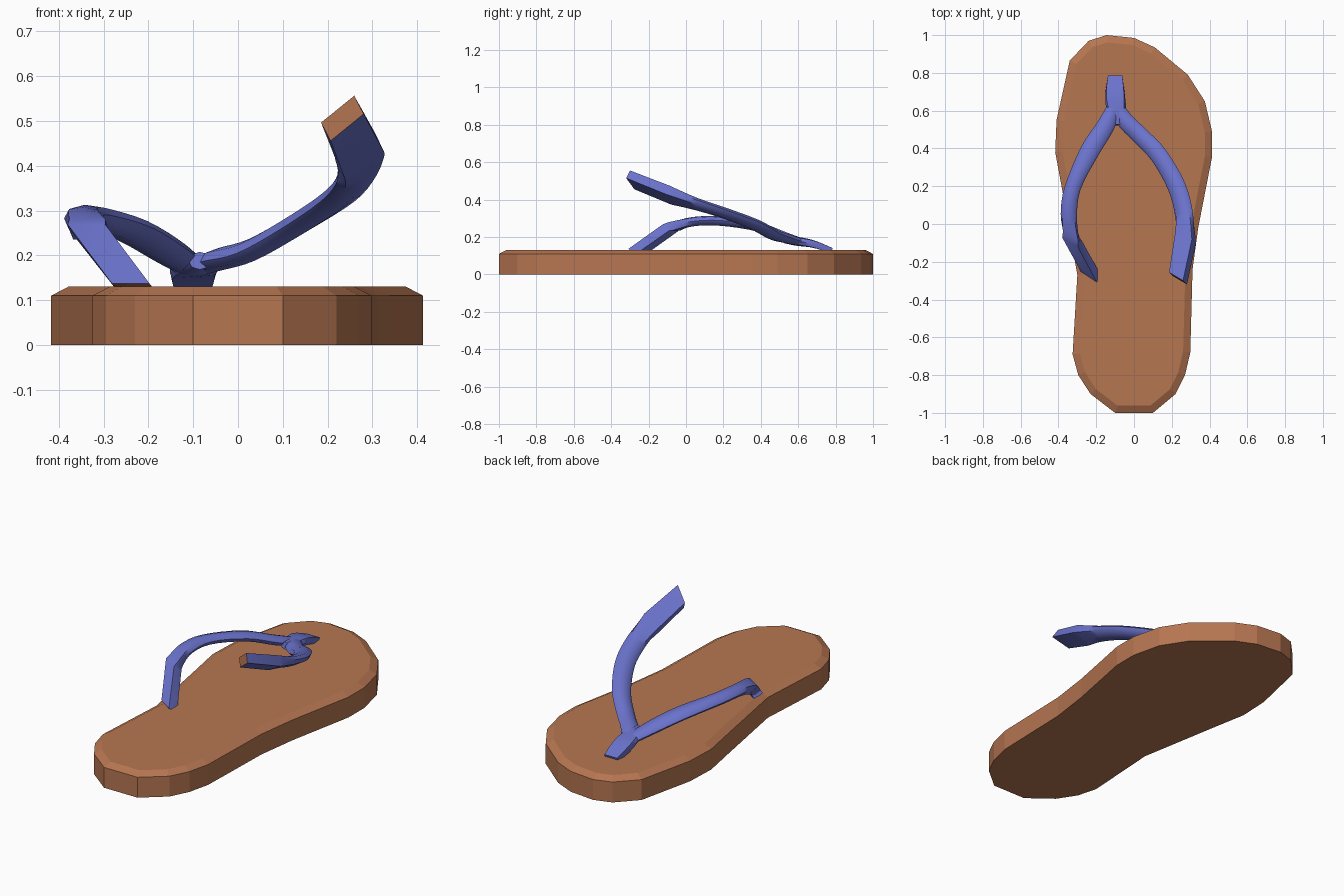
import bpy, math
from mathutils import Vector

if "Cube" in bpy.data.objects:
    bpy.data.objects.remove(bpy.data.objects["Cube"])


def material(name, rgb):
    m = bpy.data.materials.new(name)
    m.diffuse_color = (*rgb, 1)
    m.use_nodes = True
    m.node_tree.nodes["Principled BSDF"].inputs["Base Color"].default_value = m.diffuse_color
    return m


brown = material("tan_brown", (0.47, 0.18, 0.083))
blue = material("periwinkle_blue", (0.147, 0.171, 0.604))


def add_object(name, verts, faces, mats):
    me = bpy.data.meshes.new(name)
    me.from_pydata([tuple(v) for v in verts], [], faces)
    for m in mats:
        me.materials.append(m)
    ob = bpy.data.objects.new(name, me)
    bpy.context.collection.objects.link(ob)
    return ob


def loft(rings):
    n = len(rings[0])
    verts = [p for r in rings for p in r]
    faces = [tuple(reversed(range(n)))]
    for i in range(len(rings) - 1):
        for k in range(n):
            a, b = i * n + k, i * n + (k + 1) % n
            faces.append((a, b, b + n, a + n))
    faces.append(tuple(range(len(verts) - n, len(verts))))
    return verts, faces


# Sole: counter-clockwise outline, raised with a chamfered top rim
outline = [(-.10, -1), (.10, -1), (.22, -.9), (.27, -.8), (.298, -.68),
           (.31, -.24), (.34, -.02), (.413, .355), (.413, .49), (.375, .65),
           (.285, .79), (.11, .935), (0, .985), (-.145, 1), (-.24, .97),
           (-.34, .865), (-.41, .55), (-.417, .38), (-.38, .18),
           (-.30, -.27), (-.325, -.69), (-.295, -.8), (-.23, -.9)]
outline = [Vector(p) for p in outline]


def inset(pts, dist):
    out = []
    for i, p in enumerate(pts):
        d1 = (p - pts[i - 1]).normalized()
        d2 = (pts[(i + 1) % len(pts)] - p).normalized()
        n = Vector((-d1.y - d2.y, d1.x + d2.x)).normalized()
        out.append(p + n * dist / max(.5, n.dot(Vector((-d1.y, d1.x)))))
    return out


rings = [[(p.x, p.y, z) for p in inset(outline, d)]
         for z, d in ((0, 0), (.11, 0), (.13, .038))]
add_object("sole", *loft(rings), [brown])


# Straps: sections swept through stations of
# (centre xyz, half-width vector xyz, half thickness, squareness of corners)
def catmull(a, b, c, d, t):
    return [.5 * (2 * q + (r - p) * t + (2 * p - 5 * q + 4 * r - s) * t * t
                  + (3 * q - p - 3 * r + s) * t ** 3)
            for p, q, r, s in zip(a, b, c, d)]


def strap(name, stations, straight_end=True, steps=4):
    samples = []
    last = len(stations) - 1
    curved = last - 1 if straight_end else last
    for i in range(curved):
        a, b, c = stations[max(i - 1, 0)], stations[i], stations[i + 1]
        d = stations[min(i + 2, curved)]
        samples += [catmull(a, b, c, d, s / steps) for s in range(steps)]
    samples += stations[curved:]
    rings = []
    for i, s in enumerate(samples):
        c, w, thick, sq = Vector(s[:3]), Vector(s[3:6]), s[6], s[7]
        ahead = Vector(samples[min(i + 1, len(samples) - 1)][:3])
        d = ahead - Vector(samples[max(i - 1, 0)][:3])
        t = d.cross(w).normalized() * thick
        ring = []
        for k in range(8):
            f = sq if k % 2 else 1
            x = round(math.cos(k * math.pi / 4) * 1.2) * f
            y = round(math.sin(k * math.pi / 4) * 1.2) * f
            ring.append(c + w * x + t * y)
        rings.append(ring)
    # ring winding follows width x thickness, which runs along the path
    ob = add_object(name, *loft(rings), [blue, brown])
    me = ob.data
    for p in me.polygons:
        p.use_smooth = True
    me.set_sharp_from_angle(angle=math.radians(48))
    if straight_end:
        me.polygons[-1].material_index = 1   # brown cut end
    return ob


# Toe post plate
strap("toe_strap", [
    (-.10, .78, .128, .038, 0, 0, .014, 1),
    (-.10, .68, .163, .052, 0, 0, .02, .9),
    (-.092, .59, .178, .05, 0, 0, .024, .75),
    (-.085, .525, .188, .025, 0, 0, .02, .72)], straight_end=False)

# Strap fixed to the sole on the left
strap("left_strap", [
    (-.105, .62, .173, .036, -.01, 0, .02, .72),
    (-.15, .52, .205, .042, -.022, .004, .025, .72),
    (-.235, .385, .255, .045, -.024, .006, .025, .72),
    (-.325, .19, .285, .042, -.008, .004, .025, .72),
    (-.345, .04, .283, .043, -.012, 0, .025, .75),
    (-.328, -.08, .252, .042, -.026, 0, .026, 1),
    (-.228, -.262, .122, .042, -.028, 0, .026, 1)])

# Loose strap lifting up on the right
strap("right_strap", [
    (-.09, .62, .173, .036, .01, 0, .02, .72),
    (-.045, .545, .19, .037, .025, .004, .025, .72),
    (.03, .47, .212, .034, .031, .008, .025, .72),
    (.13, .365, .268, .036, .03, .01, .025, .72),
    (.225, .2, .33, .043, .022, .012, .025, .72),
    (.265, .05, .378, .047, .008, .02, .025, .75),
    (.272, -.08, .423, .045, -.012, .027, .027, 1),
    (.233, -.288, .506, .037, -.022, .03, .025, 1)])
